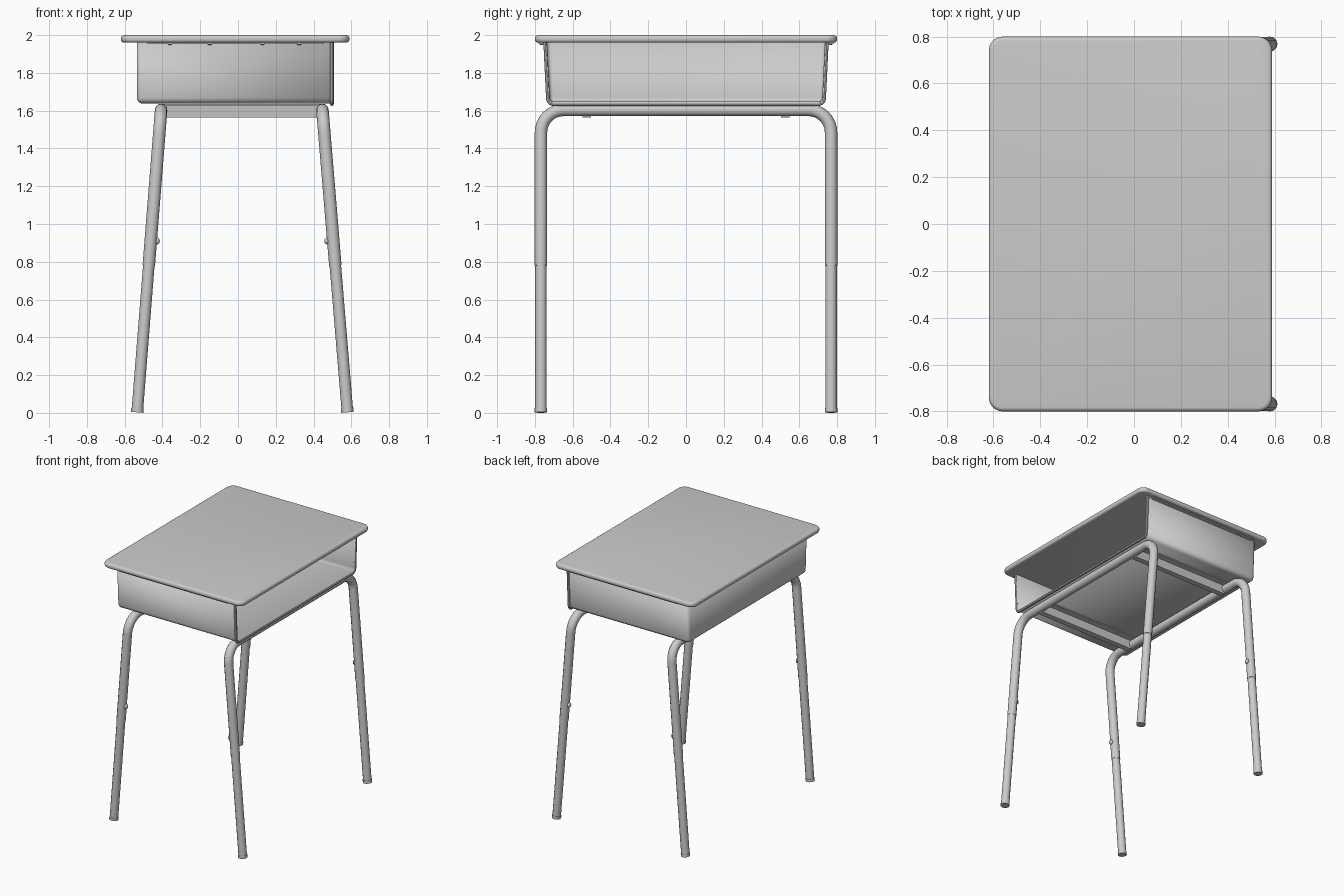
import bpy, bmesh, math
from mathutils import Vector

if "Cube" in bpy.data.objects:
    bpy.data.objects.remove(bpy.data.objects["Cube"])


def smooth(obj, angle=40):
    bpy.ops.object.select_all(action='DESELECT')
    obj.select_set(True)
    bpy.context.view_layer.objects.active = obj
    bpy.ops.object.shade_smooth_by_angle(angle=math.radians(angle))
    return obj


def from_bmesh(name, bm):
    bmesh.ops.recalc_face_normals(bm, faces=bm.faces)
    me = bpy.data.meshes.new(name)
    bm.to_mesh(me)
    bm.free()
    obj = bpy.data.objects.new(name, me)
    bpy.context.collection.objects.link(obj)
    return obj


def tube(name, pts, radius, res=4):
    cu = bpy.data.curves.new(name, 'CURVE')
    cu.dimensions = '3D'
    cu.bevel_depth = radius
    cu.bevel_resolution = res
    cu.use_fill_caps = True
    sp = cu.splines.new('POLY')
    sp.points.add(len(pts) - 1)
    for p, co in zip(sp.points, pts):
        p.co = (*co, 1)
    obj = bpy.data.objects.new(name, cu)
    bpy.context.collection.objects.link(obj)
    bpy.ops.object.select_all(action='DESELECT')
    obj.select_set(True)
    bpy.context.view_layer.objects.active = obj
    bpy.ops.object.convert(target='MESH')
    return smooth(bpy.context.view_layer.objects.active)


def box(name, lo, hi):
    bm = bmesh.new()
    bmesh.ops.create_cube(bm, size=1)
    for v in bm.verts:
        v.co = [lo[i] if v.co[i] < 0 else hi[i] for i in range(3)]
    return from_bmesh(name, bm)


def ball(name, loc, scale):
    bpy.ops.mesh.primitive_uv_sphere_add(segments=12, ring_count=8, radius=1, location=loc)
    obj = bpy.context.object
    obj.name = name
    obj.scale = scale
    return smooth(obj)


def arc(cy, cz, r, a0, a1, n=8):
    return [(cy + r * math.cos(math.radians(a0 + (a1 - a0) * i / n)),
             cz + r * math.sin(math.radians(a0 + (a1 - a0) * i / n))) for i in range(n + 1)]


# desktop: rounded corners, then rounded rim
bm = bmesh.new()
bmesh.ops.create_cube(bm, size=1)
for v in bm.verts:
    v.co = (-0.015 + v.co.x * 1.21, v.co.y * 1.6, 1.98 + v.co.z * 0.04)
upright = [e for e in bm.edges if abs(e.verts[0].co.z - e.verts[1].co.z) > 0.01]
bmesh.ops.bevel(bm, geom=upright, offset=0.06, segments=8, profile=0.5, affect='EDGES')
rim = [e for e in bm.edges if abs(e.verts[0].co.z - e.verts[1].co.z) < 0.001]
bmesh.ops.bevel(bm, geom=rim, offset=0.017, segments=4, profile=0.5, affect='EDGES')
smooth(from_bmesh("desktop", bm))

# book box: tapered tray, open at the top and at +x
bm = bmesh.new()
bmesh.ops.create_cube(bm, size=1)
for v in bm.verts:
    top = v.co.z > 0
    v.co = (-0.535 if v.co.x < 0 else 0.5,
            math.copysign(0.745 if top else 0.73, v.co.y), 1.963 if top else 1.638)
bm.normal_update()
gone = [f for f in bm.faces if f.normal.z > 0.9 or f.normal.x > 0.9]
bmesh.ops.delete(bm, geom=gone, context='FACES')
creases = [e for e in bm.edges if len(e.link_faces) == 2]
bmesh.ops.bevel(bm, geom=creases, offset=0.03, segments=5, profile=0.5, affect='EDGES')
tray = from_bmesh("book_box", bm)
# an open shell: make the normals point away from the middle
mid = Vector((0, 0, 1.85))
if sum(f.normal.dot(f.center - mid) for f in tray.data.polygons) < 0:
    tray.data.flip_normals()
mod = tray.modifiers.new("thickness", 'SOLIDIFY')
mod.thickness = 0.01
mod.offset = -1
smooth(tray)

# rolled lip round the open end of the box
half = [(0.745, 1.96)] + arc(0.701, 1.665, 0.03, 0, -90, 6)
lip = half + [(-y, z) for y, z in reversed(half)]
tube("box_lip", [(0.497, y, z) for y, z in lip], 0.01, 2)

# tubular frames, splayed outwards
FRAME_Z, R_BEND, LEG_Y = 1.604, 0.12, 0.768
for label, top_x, foot_x in (("back", -0.407, -0.534), ("open", 0.447, 0.58)):
    def at(y, z):
        return (foot_x + (top_x - foot_x) * z / FRAME_Z, y, z)

    side = [(LEG_Y, 0.78)] + arc(LEG_Y - R_BEND, FRAME_Z - R_BEND, R_BEND, 0, 90)
    path = side + [(-y, z) for y, z in reversed(side)]
    tube(label + "_frame", [at(y, z) for y, z in path], 0.033)
    inward = 1 if top_x < 0 else -1
    for sy in (-1, 1):
        y = sy * LEG_Y
        tube(label + "_lower_leg", [at(y, 0.01), at(y, 0.85)], 0.0305)
        tube(label + "_foot", [at(y, 0.003), at(y, 0.025)], 0.033)
        bx = at(y, 0.91)[0] + inward * 0.034
        ball(label + "_height_bolt", (bx, y, 0.91), (0.014, 0.018, 0.018))

# cross rails under the box and screwed flanges under the desktop
for s in (-1, 1):
    section = [(0.45, 1.634), (0.45, 1.626), (0.497, 1.626), (0.503, 1.563), (0.547, 1.563),
               (0.553, 1.626), (0.60, 1.626), (0.60, 1.634), (0.545, 1.634), (0.539, 1.571),
               (0.511, 1.571), (0.505, 1.634)]
    bm = bmesh.new()
    face = bm.faces.new([bm.verts.new((-0.40, s * y, z)) for y, z in section])
    ext = bmesh.ops.extrude_face_region(bm, geom=[face])
    for v in ext["geom"]:
        if isinstance(v, bmesh.types.BMVert):
            v.co.x = 0.44
    bm.faces.new([v for v in face.verts]) if not face.is_valid else None
    from_bmesh("cross_rail", bm)
    ys = sorted((s * 0.735, s * 0.78))
    box("box_flange", (-0.48, ys[0], 1.953), (0.455, ys[1], 1.962))
    for x in (-0.36, -0.15, 0.13, 0.325):
        ball("flange_screw", (x, s * 0.765, 1.953), (0.012, 0.012, 0.006))
    for x in (-0.25, 0.02, 0.29):
        ball("rail_screw", (x, s * 0.475, 1.626), (0.01, 0.01, 0.005))
